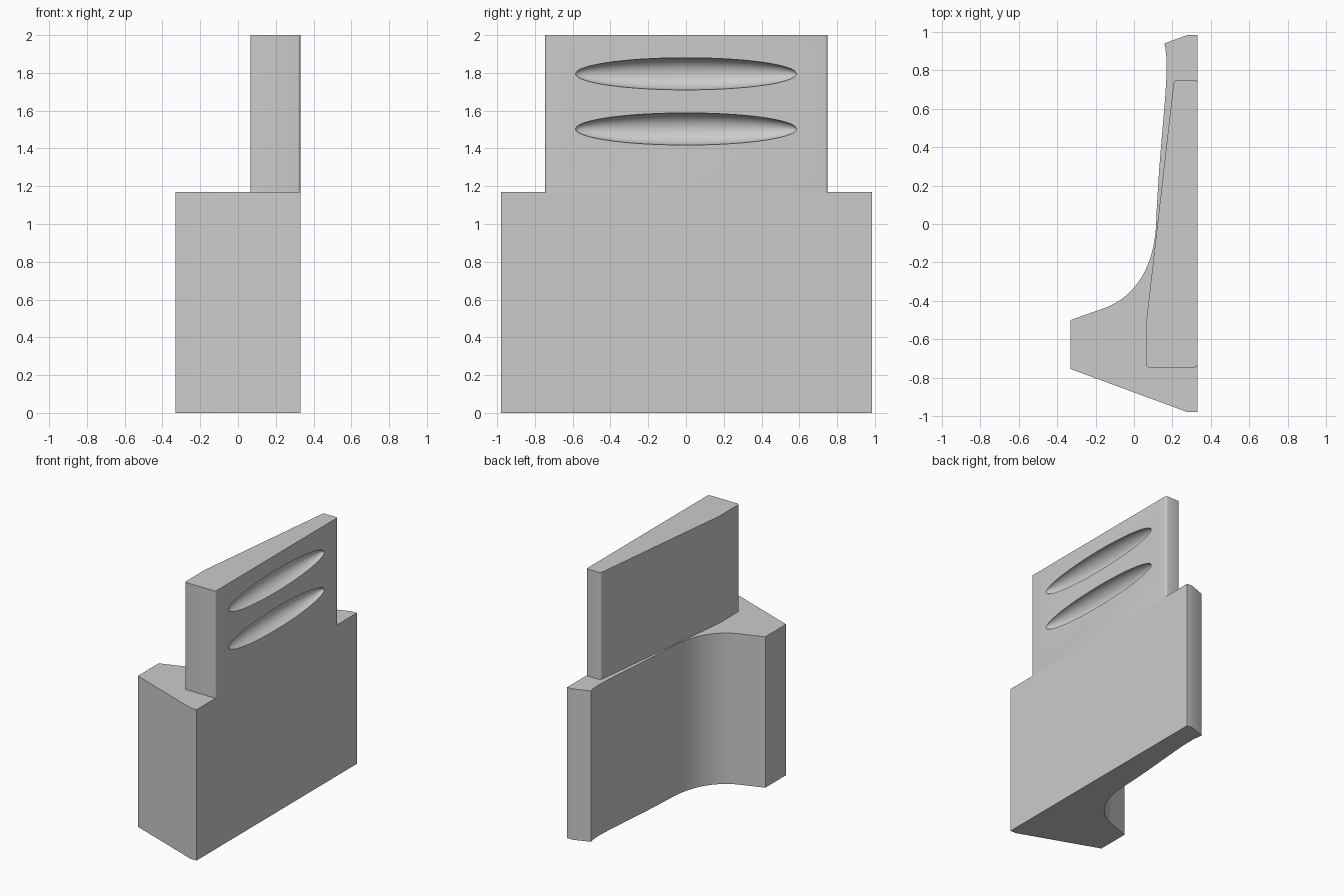
import bpy
import bmesh
from mathutils import Vector
from mathutils.geometry import interpolate_bezier

if "Cube" in bpy.data.objects:
    bpy.data.objects.remove(bpy.data.objects["Cube"])

grey = bpy.data.materials.new("light grey")
grey.use_nodes = True
colour = (0.6, 0.6, 0.6, 1)
grey.diffuse_color = colour
grey.node_tree.nodes["Principled BSDF"].inputs["Base Color"].default_value = colour


def add_object(name, bm):
    bmesh.ops.recalc_face_normals(bm, faces=bm.faces[:])
    mesh = bpy.data.meshes.new(name)
    bm.to_mesh(mesh)
    bm.free()
    mesh.materials.append(grey)
    obj = bpy.data.objects.new(name, mesh)
    bpy.context.collection.objects.link(obj)
    return obj


def extrude_profile(name, points, bottom, top, radius=0):
    """Upright prism over a plan outline, with optional rounded corners."""
    bm = bmesh.new()
    face = bm.faces.new([bm.verts.new((x, y, bottom)) for x, y in points])
    result = bmesh.ops.extrude_face_region(bm, geom=[face])
    moved = [g for g in result["geom"] if isinstance(g, bmesh.types.BMVert)]
    bmesh.ops.translate(bm, verts=moved, vec=(0, 0, top - bottom))
    if radius:
        upright = [e for e in bm.edges
                   if abs(e.verts[0].co.z - e.verts[1].co.z) > 0.1]
        bmesh.ops.bevel(bm, geom=upright, offset=radius, segments=4,
                        profile=0.5, affect="EDGES")
    return add_object(name, bm)


def curve(*controls, steps):
    pts = interpolate_bezier(*[Vector((x, y, 0)) for x, y in controls], steps)
    return [(p.x, p.y) for p in pts]


def apply_boolean(target, cutter, operation):
    mod = target.modifiers.new(operation.title(), "BOOLEAN")
    mod.operation = operation
    mod.solver = "EXACT"
    mod.object = cutter
    bpy.context.view_layer.objects.active = target
    bpy.ops.object.modifier_apply(modifier=mod.name)
    bpy.data.objects.remove(cutter)


# Lower body: flat face on +x, thick foot towards -y, hollowed back
outline = [(0.33, -0.98), (0.28, -0.98), (-0.33, -0.755), (-0.33, -0.5)]
outline += curve((-0.16, -0.44), (0.0, -0.385), (0.105, -0.23), (0.115, 0), steps=24)
outline += curve((0.115, 0), (0.13, 0.38), (0.17, 0.65), (0.17, 0.83), steps=16)[1:]
outline += curve((0.17, 0.83), (0.17, 0.87), (0.165, 0.91), (0.158, 0.94), steps=5)[1:]
outline += [(0.28, 0.985), (0.33, 0.985)]
body = extrude_profile("grip_block", outline, 0, 1.17)

# Upper plate: tapered in plan with small rounded corners
plate_outline = [(0.33, -0.747), (0.065, -0.747), (0.065, -0.5),
                 (0.208, 0.75), (0.33, 0.75)]
plate = extrude_profile("upper_plate", plate_outline, 1.17, 2, 0.015)

# Two long scooped finger grooves in the flat face
for height in (1.795, 1.503):
    bm = bmesh.new()
    bmesh.ops.create_uvsphere(bm, u_segments=64, v_segments=48, radius=1)
    bmesh.ops.scale(bm, verts=bm.verts, vec=(0.085, 0.585, 0.085))
    bmesh.ops.translate(bm, verts=bm.verts, vec=(0.33, 0, height))
    for f in bm.faces:
        f.smooth = True
    groove = add_object("groove_cutter", bm)
    groove.hide_render = True
    apply_boolean(plate, groove, "DIFFERENCE")

# Smooth the curved walls, keep the corners sharp
for obj in (body, plate):
    bpy.ops.object.select_all(action="DESELECT")
    obj.select_set(True)
    bpy.context.view_layer.objects.active = obj
    bpy.ops.object.shade_smooth_by_angle(angle=0.5)
